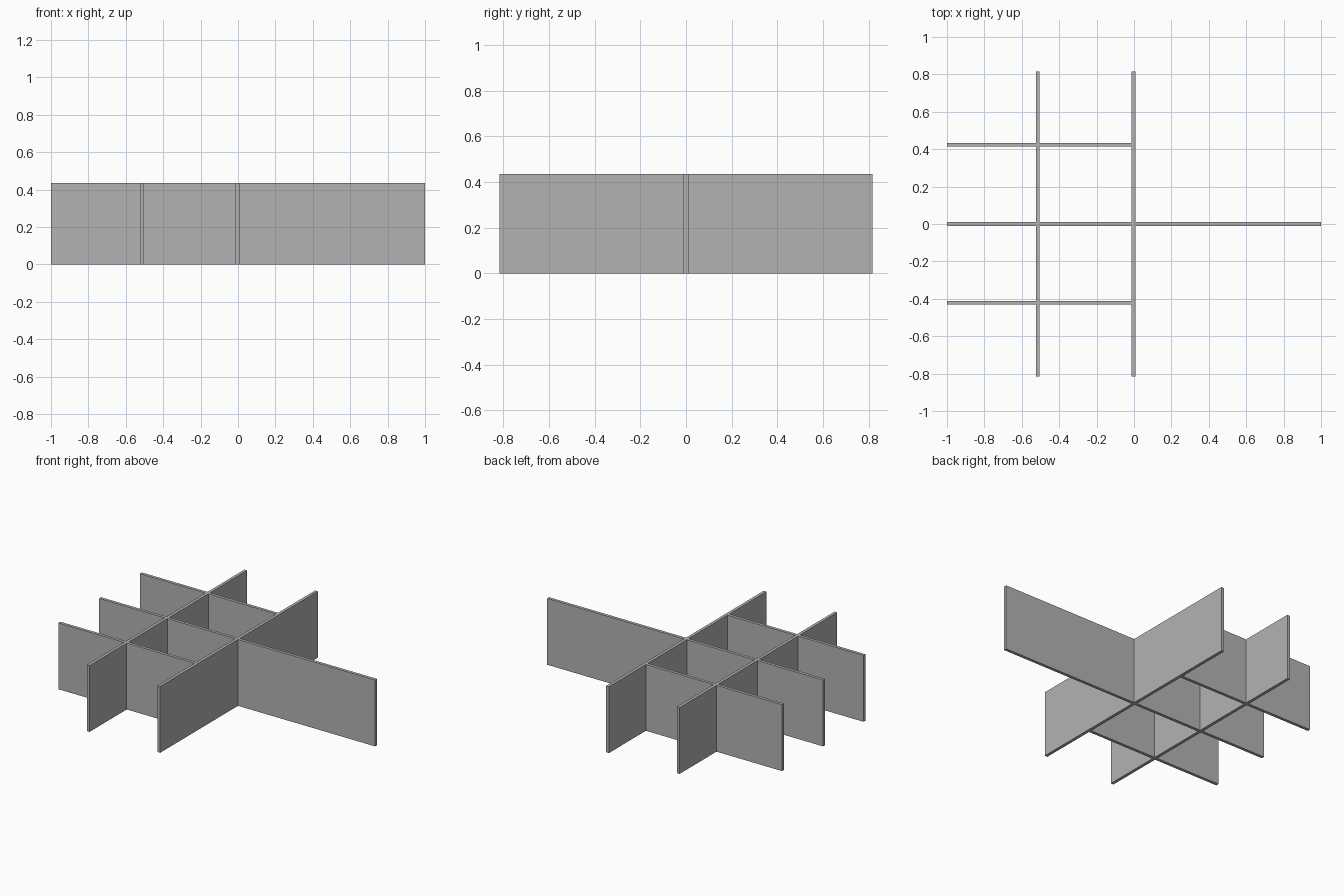
import bpy

cube = bpy.data.objects.get("Cube")
if cube:
    bpy.data.objects.remove(cube, do_unlink=True)

HEIGHT = 0.435
THICK = 0.02
HALF_DEPTH = 0.816

grey = bpy.data.materials.new("plain grey")
grey.use_nodes = True
colour = (0.45, 0.45, 0.45, 1)
grey.diffuse_color = colour
grey.node_tree.nodes["Principled BSDF"].inputs["Base Color"].default_value = colour


def panel(name, x0, x1, y0, y1):
    """Upright flat board standing on the ground."""
    bpy.ops.mesh.primitive_cube_add(
        size=1, location=((x0 + x1) / 2, (y0 + y1) / 2, HEIGHT / 2))
    board = bpy.context.object
    board.name = name
    board.scale = (x1 - x0, y1 - y0, HEIGHT)
    bpy.ops.object.transform_apply(location=True, rotation=False, scale=True)
    board.data.materials.append(grey)
    return board


t = THICK / 2

# Boards running front to back
cross_boards = [panel(name, x - t, x + t, -HALF_DEPTH, HALF_DEPTH)
                for name, x in (("right_cross_board", -0.515), ("middle_cross_board", -0.003))]

# Boards running side to side: one long, two short ending at the middle cross board
long_boards = [panel(name, -1, end, y - t, y + t)
               for name, y, end in (("front_short_board", -0.421, -0.003),
                                    ("centre_long_board", 0, 1),
                                    ("back_short_board", 0.424, -0.003))]

# Fuse the crossings into one clean grid
grid = cross_boards[0]
for other in cross_boards[1:] + long_boards:
    bpy.ops.object.select_all(action="DESELECT")
    grid.select_set(True)
    bpy.context.view_layer.objects.active = grid
    union = grid.modifiers.new("join", "BOOLEAN")
    union.operation = "UNION"
    union.solver = "EXACT"
    union.object = other
    bpy.ops.object.modifier_apply(modifier=union.name)
    bpy.data.objects.remove(other, do_unlink=True)
grid.name = "divider_grid"
